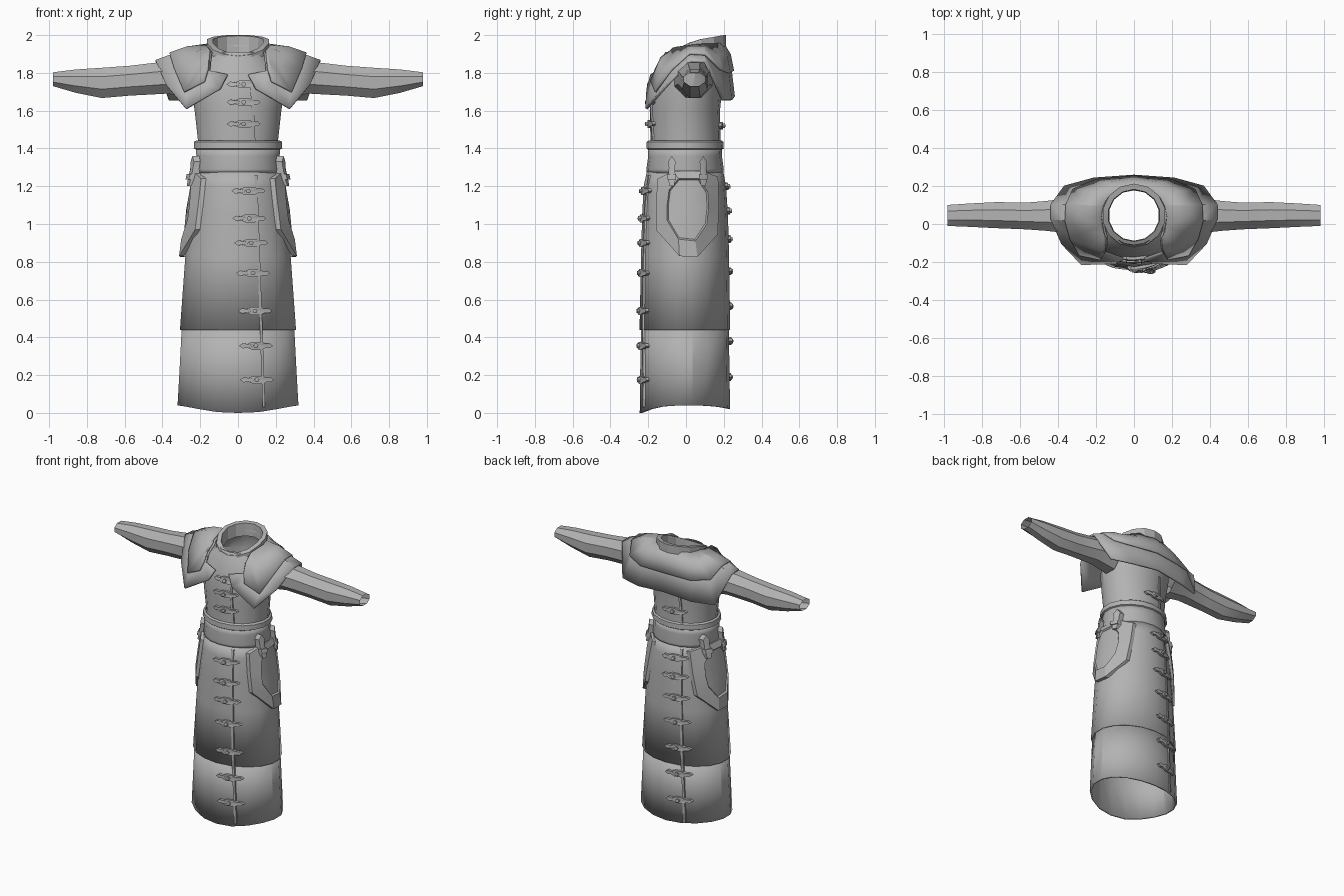
import bpy, math
from math import sin, cos, pi, sqrt

if "Cube" in bpy.data.objects:
    bpy.data.objects.remove(bpy.data.objects["Cube"])

GREY = bpy.data.materials.new("cloth grey")
GREY.diffuse_color = (0.45, 0.45, 0.45, 1)
GREY.use_nodes = True
GREY.node_tree.nodes["Principled BSDF"].inputs["Base Color"].default_value = GREY.diffuse_color


def make(name, verts, faces, mirror=False, thick=0, offset=-1, angle=25):
    me = bpy.data.meshes.new(name)
    me.from_pydata(verts, [], faces)
    me.materials.append(GREY)
    ob = bpy.data.objects.new(name, me)
    bpy.context.collection.objects.link(ob)
    bpy.ops.object.select_all(action='DESELECT')
    ob.select_set(True)
    bpy.context.view_layer.objects.active = ob
    bpy.ops.object.shade_smooth_by_angle(angle=math.radians(angle))
    if mirror:
        m = ob.modifiers.new("mirror", 'MIRROR')
        m.merge_threshold = 0.0005
    if thick:
        s = ob.modifiers.new("thickness", 'SOLIDIFY')
        s.thickness, s.offset = thick, offset
    return ob


def loft(name, rings, closed=True, **kw):
    n = len(rings[0])
    faces = []
    for i in range(len(rings) - 1):
        for j in range(n if closed else n - 1):
            k = (j + 1) % n
            faces.append((i * n + j, i * n + k, (i + 1) * n + k, (i + 1) * n + j))
    return make(name, [p for r in rings for p in r], faces, **kw)


def lerp_table(table, t):
    for a, b in zip(table, table[1:]):
        if t <= b[0]:
            f = max(0, (t - a[0]) / (b[0] - a[0]))
            return [u + (v - u) * f for u, v in zip(a[1:], b[1:])]
    return table[-1][1:]


def ring(z, rx, y0, y1, n=18):
    cy, ry = (y0 + y1) / 2, (y1 - y0) / 2
    return [(rx * cos(2 * pi * (i + .5) / n), cy + ry * sin(2 * pi * (i + .5) / n), z)
            for i in range(n)]


# Garment profile: height, half width, front y, back y
LOWER = [(0.03, .325, -.245, .233), (0.25, .313, -.242, .23), (0.46, .302, -.238, .226)]
UPPER = [(0.44, .312, -.246, .234), (0.83, .283, -.238, .228), (1.05, .262, -.232, .222),
         (1.2, .242, -.224, .212), (1.29, .222, -.205, .195)]
TORSO = [(1.27, .216, -.195, .185), (1.44, .215, -.188, .183), (1.6, .233, -.192, .18),
         (1.7, .25, -.187, .19), (1.8, .25, -.165, .20), (1.87, .18, -.13, .20),
         (1.91, .15, -.11, .185)]
BODY = LOWER[:2] + UPPER + TORSO[1:]

# Skirt hem dips at front and back
hem = []
for x, y, z in ring(*LOWER[0]):
    f = abs(y / .24) ** 3
    hem.append((x, y, .04 - (.04 if y < 0 else .02) * min(1, f)))
loft("lower_skirt", [hem] + [ring(*r) for r in LOWER[1:]], thick=.012)
loft("upper_skirt", [ring(*r) for r in UPPER], thick=.012)
loft("torso", [ring(*r) for r in TORSO])

# Belt bands
loft("wide_belt", [ring(1.27, .228, -.207, .197), ring(1.29, .23, -.21, .2),
                   ring(1.36, .224, -.2, .19), ring(1.40, .226, -.2, .192)], thick=.012)
loft("belt_strap", [ring(1.395, .228, -.203, .193), ring(1.40, .238, -.21, .2),
                    ring(1.435, .236, -.208, .198), ring(1.443, .222, -.196, .188)])

# Standing collar, rising to the back
collar = []
for dz, r in ((-.09, .012), (0, .012), (0, -.018), (-.09, -.022)):
    pts = []
    for i in range(14):
        a = 2 * pi * i / 14 - pi / 2
        y = .045 + (.155 + r) * sin(a)
        z = lerp_table([(-.13, 1.885), (.04, 1.972), (.2, 2.0)], y)[0]
        pts.append(((.155 + r) * cos(a), y, z + dz))
    collar.append(pts)
loft("collar", collar)

# Shoulder mantle: columns of neck, trim and hem points from front to back
COLS = [((.14, -.07, 1.91), (.15, -.15, 1.81), (.055, -.182, 1.79)),
        ((.145, -.06, 1.92), (.17, -.175, 1.745), (.095, -.203, 1.715)),
        ((.15, -.04, 1.925), (.275, -.155, 1.69), (.275, -.21, 1.61)),
        ((.155, 0, 1.93), (.325, -.07, 1.81), (.38, -.10, 1.735)),
        ((.16, .04, 1.935), (.35, .02, 1.893), (.435, .025, 1.862)),
        ((.15, .09, 1.94), (.345, .10, 1.888), (.435, .10, 1.858)),
        ((.13, .13, 1.94), (.31, .175, 1.81), (.365, .195, 1.655)),
        ((.09, .165, 1.945), (.19, .222, 1.79), (.21, .237, 1.655)),
        ((0, .182, 1.95), (0, .237, 1.80), (0, .252, 1.675))]


def mid(a, b, lift):
    return tuple((u + v) / 2 + l for u, v, l in zip(a, b, lift))


def raised(p, d=.012):
    k = sqrt(p[0] ** 2 + (p[1] - .04) ** 2) or 1
    return (p[0] + d * p[0] / k, p[1] + d * (p[1] - .04) / k, p[2] + d * .8)


arch = [mid(n, m, (0, -.012 if m[1] < -.1 else .01 if m[1] > .15 else 0, .012))
        for n, m, h in COLS]
rows = [[c[0] for c in COLS], arch, [c[1] for c in COLS], [c[2] for c in COLS]]
loft("mantle", rows, closed=False, mirror=True, thick=.014, offset=0)
loft("mantle_panel", [[raised(p) for p in r] for r in rows[:3]], closed=False,
     mirror=True, thick=.012, offset=0)

# Sleeves: x, low z, high z, front y, back y
SLEEVE = [(.24, 1.67, 1.87, -.06, .14), (.38, 1.69, 1.86, -.045, .13),
          (.47, 1.685, 1.85, -.035, .12), (.57, 1.68, 1.838, -.028, .112),
          (.72, 1.667, 1.827, -.022, .115), (.86, 1.695, 1.818, -.015, .108),
          (.98, 1.73, 1.803, -.01, .10)]
loft("sleeve", [[(x, (a + b) / 2 + (b - a) / 2 * cos(2 * pi * i / 8 + pi / 8) / .924,
                  (lo + hi) / 2 + (hi - lo) / 2 * sin(2 * pi * i / 8 + pi / 8) / .924)
                 for i in range(8)] for x, lo, hi, a, b in SLEEVE], mirror=True)


# Points lying on the garment, lifted by d
def front_point(x, z, d, side):
    rx, y0, y1 = lerp_table(BODY, z)
    y = (y0 + y1) / 2 - (y1 - y0) / 2 * sqrt(max(0, 1 - (x / rx) ** 2)) - d
    if side > 0:
        y = (y0 + y1) / 2 + (y1 - y0) / 2 * sqrt(max(0, 1 - (x / rx) ** 2)) + d
        return (-x, y, z)
    return (x, y, z)


def side_point(y, z, d):
    rx, y0, y1 = lerp_table(BODY, z)
    t = (y - (y0 + y1) / 2) / ((y1 - y0) / 2)
    return (rx * sqrt(max(.05, 1 - t * t)) + d + .02 * max(0, 1.1 - z), y, z)


def capped(name, rings, centre, **kw):
    n = len(rings[0])
    verts = [p for r in rings for p in r] + [centre]
    faces = [(i * n + j, i * n + (j + 1) % n, (i + 1) * n + (j + 1) % n, (i + 1) * n + j)
             for i in range(len(rings) - 1) for j in range(n)]
    last = (len(rings) - 1) * n
    faces += [(last + j, last + (j + 1) % n, len(verts) - 1) for j in range(n)]
    return make(name, verts, faces, **kw)


# Clasps and overlapping seams, front and back
def clasp(cx, z, side):
    outline = [(-.09, 0), (-.07, -.014), (-.045, -.01), (-.02, -.021), (.03, -.021), (.05, -.012),
               (.075, -.012), (.09, 0), (.075, .012), (.05, .012), (.03, .021), (-.02, .021),
               (-.045, .01), (-.07, .014)]
    capped("clasp", [[front_point(cx + u, z + v, d, side) for u, v in outline]
                     for d in (-.006, .014)], front_point(cx, z, .016, side))
    stud = [(.013 * cos(i * pi / 3), .013 * sin(i * pi / 3)) for i in range(6)]
    capped("clasp_stud", [[front_point(cx + u, z + v, d, side) for u, v in stud]
                          for d in (.01, .026)], front_point(cx, z, .03, side))


FRONT = [(.03, 1.74), (.03, 1.645), (.03, 1.53), (.055, 1.175), (.06, 1.03), (.07, .9),
         (.08, .74), (.09, .54), (.095, .355), (.1, .175)]
BACK = [(.03, 1.52), (.055, 1.2), (.06, 1.07), (.07, .92), (.08, .75), (.09, .565),
        (.095, .38), (.1, .19)]
for side, places in ((-1, FRONT), (1, BACK)):
    for cx, z in places:
        clasp(cx, z, side)
    for name, lo, hi, x0, x1 in (("skirt_seam", .03, 1.26, .137, .095),
                                 ("torso_seam", 1.44, 1.78 if side < 0 else 1.68, .085, .07)):
        strip = []
        for i in range(9):
            t = i / 8
            x, z = x0 + (x1 - x0) * t, lo + (hi - lo) * t
            strip.append([front_point(x + u, z, d, side)
                          for u, d in ((-.007, -.005), (-.007, .007), (.007, .007), (.007, -.005))])
        loft(name, strip, closed=False)

# Hip panels with a raised rim round a sunken centre
OUTER = [(-.15, 1.24), (-.16, 1.1), (-.16, .97), (-.035, .83), (.06, .825), (.168, .945),
         (.175, 1.1), (.17, 1.25), (.09, 1.28), (-.07, 1.28)]
INNER = [(-.09, 1.18), (-.1, 1.1), (-.1, 1.02), (-.04, .92), (.05, .91), (.11, 1.0),
         (.12, 1.09), (.115, 1.17), (.07, 1.24), (-.04, 1.24)]
capped("hip_panel",
       [[side_point(y, z, 0) for y, z in OUTER], [side_point(y, z, .026) for y, z in OUTER],
        [side_point(y, z, .026) for y, z in INNER],
        [side_point(y * .93, 1.08 + (z - 1.08) * .95, .014) for y, z in INNER]],
       side_point(.01, 1.08, .016), mirror=True)

# Straps hanging the panels from the belt
for cy in (-.075, .092):
    outline = [(-.012, 1.2), (.012, 1.2), (.02, 1.24), (.016, 1.3), (.02, 1.33), (0, 1.36),
               (-.02, 1.33), (-.016, 1.3), (-.02, 1.24)]
    capped("panel_strap", [[side_point(cy + u, z, d) for u, z in outline]
                           for d in (.0, .038)], side_point(cy, 1.28, .042), mirror=True)
    capped("strap_buckle", [[side_point(cy + u, z, d) for u, z in
                             ((-.022, 1.235), (.022, 1.235), (.022, 1.265), (-.022, 1.265))]
                            for d in (.03, .05)], side_point(cy, 1.25, .052), mirror=True)
